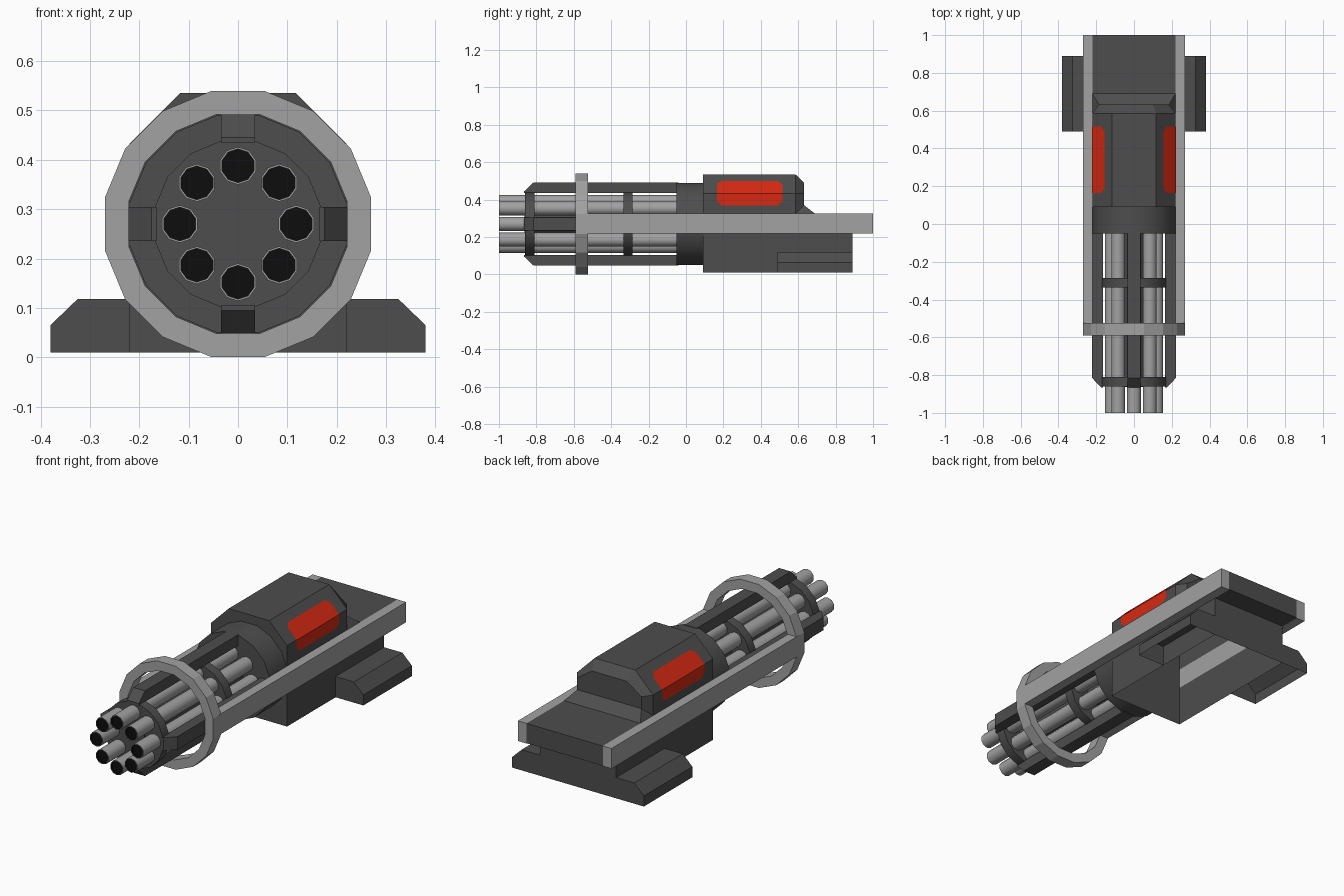
import bpy, bmesh, math
from mathutils import Vector

if "Cube" in bpy.data.objects:
    bpy.data.objects.remove(bpy.data.objects["Cube"])

CZ = 0.27  # height of the barrel axis


def material(name, rgb):
    m = bpy.data.materials.new(name)
    m.diffuse_color = (*rgb, 1)
    m.use_nodes = True
    m.node_tree.nodes["Principled BSDF"].inputs["Base Color"].default_value = m.diffuse_color
    return m


DARK = material("dark grey", (0.075, 0.075, 0.075))
LIGHT = material("light grey", (0.36, 0.36, 0.36))
RED = material("red", (0.68, 0.022, 0.006))
BLACK = material("black", (0.004, 0.004, 0.004))


def finish(name, bm, mats, smooth=None):
    bmesh.ops.remove_doubles(bm, verts=bm.verts, dist=1e-5)
    bmesh.ops.recalc_face_normals(bm, faces=bm.faces)
    me = bpy.data.meshes.new(name)
    bm.to_mesh(me)
    bm.free()
    ob = bpy.data.objects.new(name, me)
    bpy.context.collection.objects.link(ob)
    for m in mats:
        me.materials.append(m)
    if smooth:
        bpy.ops.object.select_all(action='DESELECT')
        ob.select_set(True)
        bpy.context.view_layer.objects.active = ob
        bpy.ops.object.shade_smooth_by_angle(angle=math.radians(smooth))
    return ob


def loft(name, loops, mat, closed=True, cap_start=True, cap_end=True):
    """Skin a row of equal-length point loops."""
    bm = bmesh.new()
    rows = [[bm.verts.new(p) for p in lp] for lp in loops]
    n = len(rows[0])
    for a, b in zip(rows, rows[1:]):
        for i in range(n if closed else n - 1):
            j = (i + 1) % n
            bm.faces.new((a[i], a[j], b[j], b[i]))
    if cap_start:
        bm.faces.new(rows[0])
    if cap_end:
        bm.faces.new(rows[-1])
    return finish(name, bm, [mat])


def box(name, x0, x1, y0, y1, z0, z1, mat):
    loops = [[(x0, y, z0), (x1, y, z0), (x1, y, z1), (x0, y, z1)] for y in (y0, y1)]
    return loft(name, loops, mat)


def lathe(name, profile, sides, mats, closed=False, centre=(0, CZ), smooth=None, bore=None):
    """Turn an (r, y) profile about a y-parallel axis, with flats at top and sides."""
    bm = bmesh.new()
    rows = []
    for r, y in profile:
        rows.append([bm.verts.new((centre[0] + r * math.cos((k + .5) * math.tau / sides), y,
                                   centre[1] + r * math.sin((k + .5) * math.tau / sides)))
                     for k in range(sides)])
    count = len(rows) if closed else len(rows) - 1
    for i in range(count):
        a, b = rows[i], rows[(i + 1) % len(rows)]
        inner = bore and max(profile[i][0], profile[(i + 1) % len(rows)][0]) <= bore
        for k in range(sides):
            j = (k + 1) % sides
            f = bm.faces.new((a[k], a[j], b[j], b[k]))
            f.material_index = 1 if inner else 0
    return finish(name, bm, mats, smooth)


# Guard ring and side rails
lathe("guard_ring", [(.275, -.59), (.275, -.525), (.226, -.525), (.226, -.59)], 16, [LIGHT], closed=True)
for s, side in ((1, "right"), (-1, "left")):
    x0, x1 = sorted((s * .22, s * .27))
    box("rail_" + side, x0, x1, -.55, 1.0, .22, .325, LIGHT)

# Collar, carrier discs and hub
lathe("collar", [(0, -.05), (.224, -.05), (.224, .09), (0, .09)], 16, [DARK], smooth=30)
for name, y0, y1 in (("front_disc", -.86, -.81), ("middle_disc", -.335, -.285)):
    lathe(name, [(0, y0), (.172, y0), (.172, y1), (0, y1)], 16, [DARK], smooth=30)
lathe("hub", [(0, -.863), (.07, -.863), (.07, -.05)], 8, [DARK])

# Four long cage bars with chamfered front ends
for k in range(4):
    a = k * math.pi / 2
    rad = Vector((math.cos(a), 0, math.sin(a)))
    tan = Vector((-math.sin(a), 0, math.cos(a)))
    prof = [(.165, -.865), (.175, -.865), (.222, -.815), (.222, -.04), (.165, -.04)]
    loops = [[rad * r + tan * w + Vector((0, y, CZ)) for r, y in prof] for w in (-.034, .034)]
    loft("cage_bar_%d" % (k + 1), loops, DARK)

# Eight barrels with black bores
for k in range(8):
    a = k * math.pi / 4
    lathe("barrel_%d" % (k + 1),
          [(0, -.99), (.034, -.99), (.034, -1.0), (.038, -1.0), (.038, -.05)], 10, [LIGHT, BLACK],
          centre=(.118 * math.cos(a), CZ + .118 * math.sin(a)), smooth=40, bore=.0345)


# Upper housing, open underneath, with a stepped rear
def arch(y, w, top_w, z0, z1, z2, y_low=None):
    yl = y if y_low is None else y_low
    return [(-w, yl, z0), (-w, y, z1), (-top_w, y, z2), (top_w, y, z2), (w, y, z1), (w, yl, z0)]


loft("upper_housing", [arch(.09, .22, .117, .325, .432, .535),
                       arch(.585, .22, .117, .325, .432, .535),
                       arch(.632, .185, .1, .37, .432, .49)], DARK, closed=False, cap_start=False)
loft("housing_rear_step", [[(-.22, .585, .325), (-.185, .632, .37), (.185, .632, .37), (.22, .585, .325)],
                           [(-.22, .69, .325), (-.22, .69, .325), (.22, .69, .325), (.22, .69, .325)]],
     DARK, closed=False, cap_start=False, cap_end=False)

# Front wall and lower shell, open underneath
bm = bmesh.new()
bm.faces.new([bm.verts.new(p) for p in
              [(-.22, .09, .01), (.22, .09, .01), (.22, .09, .432), (.117, .09, .535),
               (-.117, .09, .535), (-.22, .09, .432)]])
finish("front_wall", bm, [DARK])
lower = [[(x, y, z) for x, y in ((-.22, .09), (-.22, .89), (.22, .89), (.22, .09))] for z in (.01, .225)]
loft("lower_shell", lower, DARK, closed=False, cap_start=False, cap_end=False)

# Rear slab between the rails
box("rear_slab", -.22, .22, .685, 1.0, .222, .325, DARK)

for s, side in ((1, "right"), (-1, "left")):
    # Chamfered feet, open underneath
    prof = [(.22, .01), (.22, .118), (.325, .118), (.38, .065), (.38, .01)]
    loft("foot_" + side, [[(s * x, y, z) for x, z in prof] for y in (.49, .89)], DARK, closed=False)
    # Red panel wrapped over the housing shoulder
    rows = [(.223, .37, .025), (.223, .39, 0), (.223, .433, 0), (.173, .483, 0), (.156, .5, .025)]
    loft("red_panel_" + side, [[(s * x, .165 + d, z), (s * x, .515 - d, z)] for x, z, d in rows],
         RED, closed=False, cap_start=False, cap_end=False)
